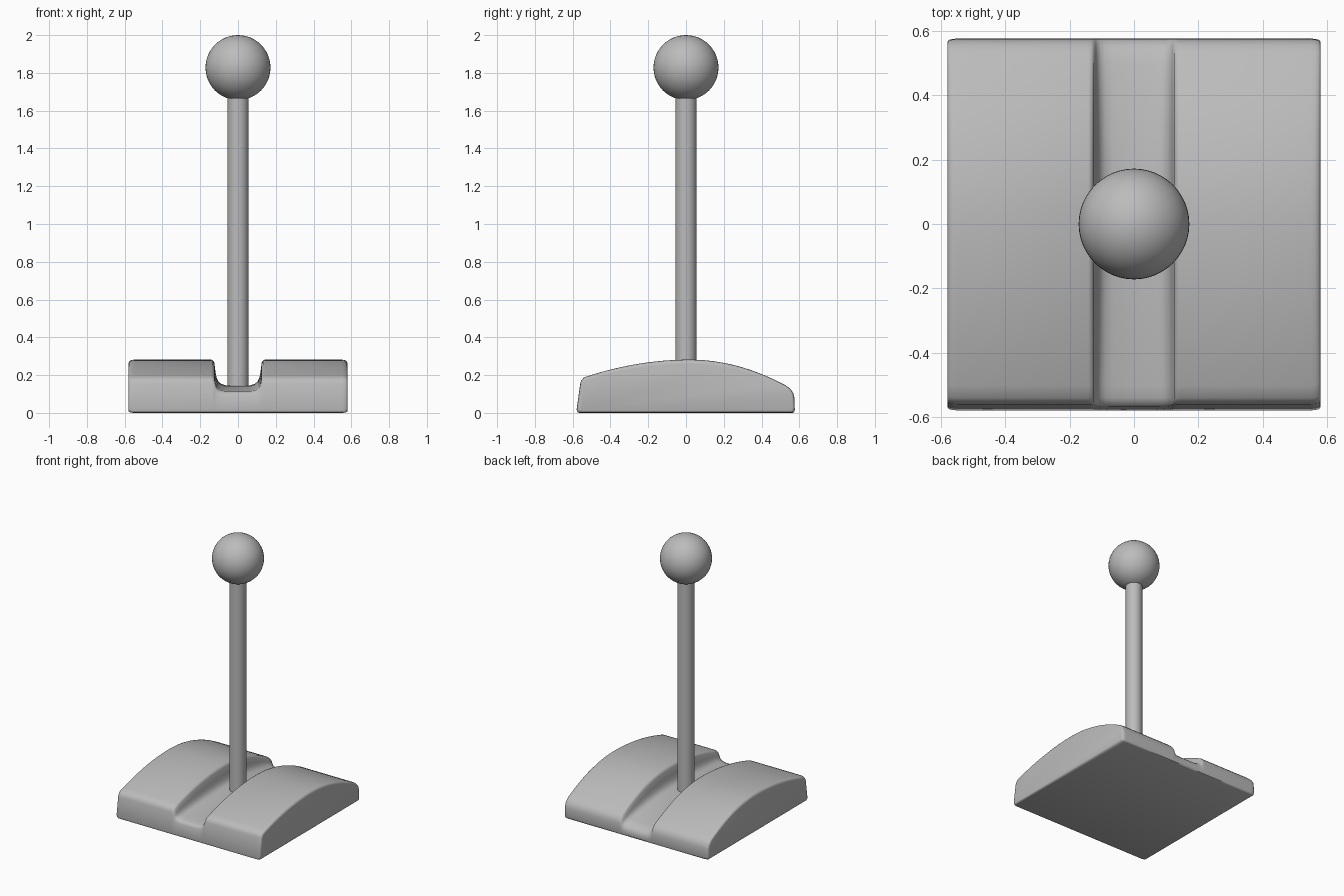
import bpy, bmesh, math

if "Cube" in bpy.data.objects:
    bpy.data.objects.remove(bpy.data.objects["Cube"])

grey = bpy.data.materials.new("grey")
grey.diffuse_color = (0.5, 0.5, 0.5, 1)
grey.use_nodes = True
grey.node_tree.nodes["Principled BSDF"].inputs["Base Color"].default_value = grey.diffuse_color


def finish(obj, name):
    obj.name = name
    obj.data.materials.append(grey)
    bpy.ops.object.select_all(action='DESELECT')
    obj.select_set(True)
    bpy.context.view_layer.objects.active = obj
    bpy.ops.object.shade_smooth_by_angle(angle=math.radians(45))


def mix(a, b, f):
    return a + (b - a) * f


# Height of the domed top (f = 1) and of the slot floor (f = 0)
def height(y, f):
    d = y - 0.02
    top = 0.282 - (0.30 if d < 0 else 0.53) * d * d
    floor = 0.146 - (0.10 if d < 0 else 0.235) * d * d
    return mix(floor, top, f)


# Closed side profile of the base at one x station
def section(x, f, inset):
    pts = [(-0.566, 0), (-0.575, 0.004), (-0.579, 0.018),
           (mix(-0.568, -0.560, f), mix(0.092, 0.155, f)),
           (mix(-0.562, -0.554, f), mix(0.105, 0.172, f))]
    n = 28
    for i in range(n + 1):
        y = mix(-0.54, 0.535, i / n)
        pts.append((y, height(y, f)))
    pts += [(0.555, mix(0.070, 0.124, f)), (0.568, mix(0.055, 0.105, f)),
            (0.574, mix(0.04, 0.08, f)), (0.576, 0.016),
            (0.572, 0.004), (0.564, 0)]
    ys = 1 - inset * 0.9
    zs = 1 - inset * 5
    return [(x, y * ys, 0.1 + (z - 0.1) * zs) for y, z in pts]


# Base: sections lofted along x, with a rounded slot in the middle
half = [(0.58, 1, 0.025), (0.578, 1, 0.014), (0.572, 1, 0.006),
        (0.562, 1, 0.002), (0.548, 1, 0), (0.142, 1, 0), (0.132, 0.97, 0),
        (0.125, 0.87, 0), (0.119, 0.50, 0), (0.113, 0.30, 0),
        (0.104, 0.15, 0), (0.09, 0.06, 0), (0.065, 0, 0)]
stations = [(-x, f, s) for x, f, s in half] + half[::-1]
bm = bmesh.new()
rings = [[bm.verts.new(p) for p in section(*st)] for st in stations]
for a, b in zip(rings, rings[1:]):
    for i in range(len(a)):
        j = (i + 1) % len(a)
        bm.faces.new((a[i], a[j], b[j], b[i]))
bm.faces.new(rings[0])
bm.faces.new(rings[-1][::-1])
bmesh.ops.recalc_face_normals(bm, faces=bm.faces)
mesh = bpy.data.meshes.new("slotted_base")
bm.to_mesh(mesh)
bm.free()
base = bpy.data.objects.new("slotted_base", mesh)
bpy.context.collection.objects.link(base)
finish(base, "slotted_base")

# Lever rod, rising from the slot floor into the knob
bpy.ops.mesh.primitive_cylinder_add(vertices=32, radius=0.056, depth=1.58,
                                    location=(0, 0, 0.91))
finish(bpy.context.object, "lever_rod")

# Round knob
bpy.ops.mesh.primitive_uv_sphere_add(segments=48, ring_count=24, radius=0.172,
                                     location=(0, 0, 1.828))
finish(bpy.context.object, "lever_knob")
